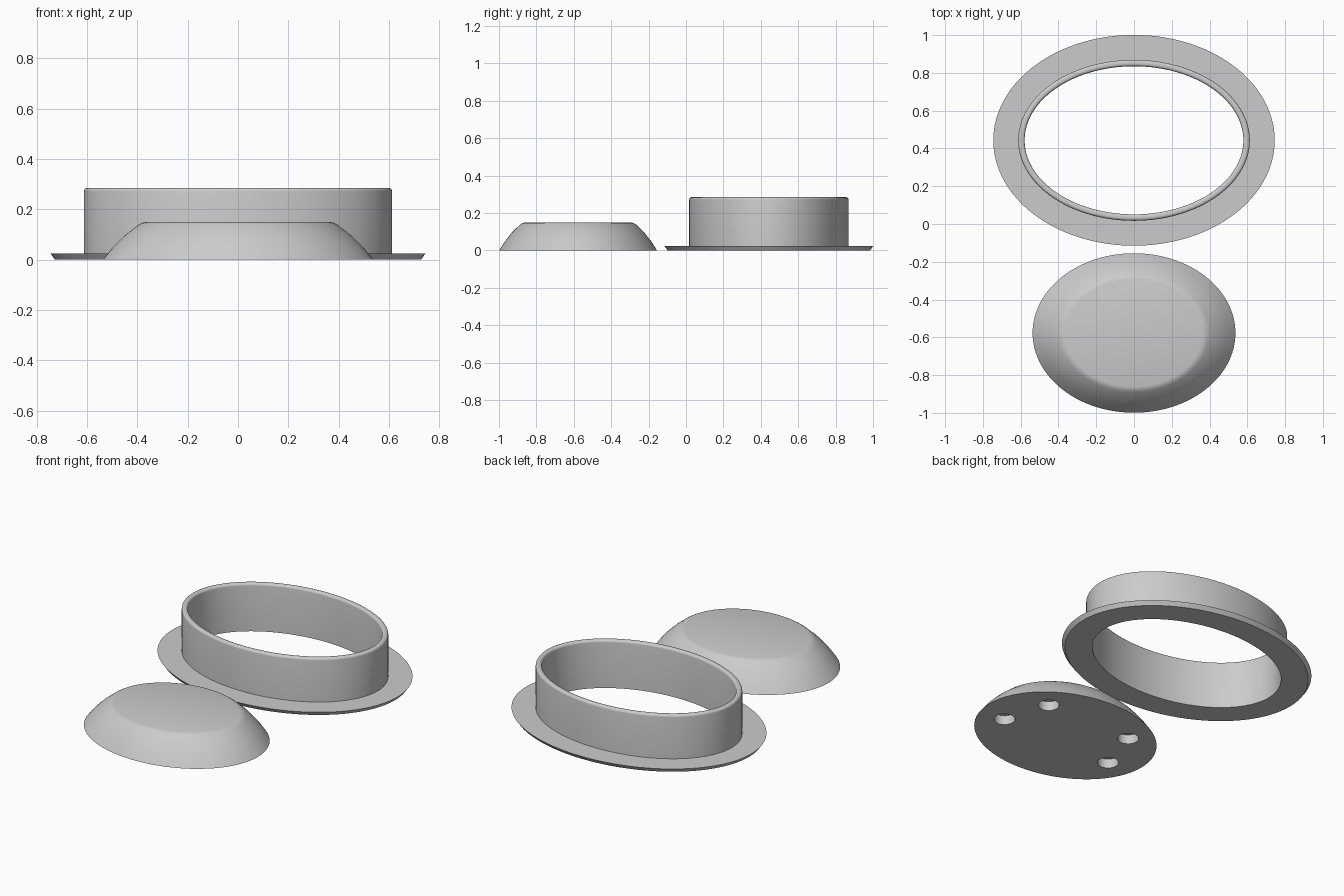
import bpy, bmesh, math

cube = bpy.data.objects.get("Cube")
if cube:
    bpy.data.objects.remove(cube, do_unlink=True)

grey = bpy.data.materials.new("plain_grey")
grey.use_nodes = True
grey.diffuse_color = (0.6, 0.6, 0.6, 1)
grey.node_tree.nodes["Principled BSDF"].inputs["Base Color"].default_value = (0.6, 0.6, 0.6, 1)


def loft(name, rings, y, x=0, closed=False, segments=128):
    """Skin elliptical rings (rx, ry, z); closed joins last to first, otherwise both ends are capped."""
    bm = bmesh.new()
    loops = []
    for rx, ry, z in rings:
        angles = [2 * math.pi * i / segments for i in range(segments)]
        loops.append([bm.verts.new((rx * math.cos(a), ry * math.sin(a), z)) for a in angles])
    pairs = list(zip(loops, loops[1:]))
    if closed:
        pairs.append((loops[-1], loops[0]))
    else:
        bm.faces.new(loops[0])
        bm.faces.new(loops[-1])
    for low, high in pairs:
        for i in range(segments):
            j = (i + 1) % segments
            bm.faces.new((low[i], low[j], high[j], high[i]))
    bmesh.ops.recalc_face_normals(bm, faces=bm.faces)
    mesh = bpy.data.meshes.new(name)
    bm.to_mesh(mesh)
    bm.free()
    mesh.materials.append(grey)
    obj = bpy.data.objects.new(name, mesh)
    bpy.context.collection.objects.link(obj)
    obj.location = (x, y, 0)
    return obj


def activate(obj):
    bpy.ops.object.select_all(action='DESELECT')
    obj.select_set(True)
    bpy.context.view_layer.objects.active = obj


def smooth(obj):
    activate(obj)
    bpy.ops.object.shade_smooth_by_angle(angle=math.radians(32))


# Flanged oval collar: section given as offsets from the outer wall ellipse
WALL_X, WALL_Y, TOP, THICK, ROUND = 0.613, 0.426, 0.285, 0.034, 0.014
section = [(-THICK, 0), (0.115, 0), (0.132, 0.024), (0, 0.024)]
for centre, start in ((-ROUND, 0), (ROUND - THICK, 90)):
    for step in range(6):
        a = math.radians(start + 18 * step)
        section.append((centre + ROUND * math.cos(a), TOP - ROUND + ROUND * math.sin(a)))
collar = loft("flanged_collar", [(WALL_X + d, WALL_Y + d, z) for d, z in section], 0.443, closed=True)
smooth(collar)

# Oval plug with sloping sides and a softly rounded top edge
BASE_X, BASE_Y, PLUG_Y = 0.537, 0.422, -0.577
profile = [(1, 0), (0.925, 0.05), (0.84, 0.095), (0.74, 0.137), (0.71, 0.146), (0.675, 0.15)]
plug = loft("oval_plug", [(BASE_X * s, BASE_Y * s, z) for s, z in profile], PLUG_Y)

# Four blind magnet holes in the underside of the plug
for side in (-1, 1):
    for x, y in ((0.365, -0.077), (0.28, 0.193)):
        cutter = loft("hole_cutter", [(0.057, 0.057, -0.05), (0.057, 0.057, 0.055)],
                      PLUG_Y + y, side * x, segments=40)
        cutter.hide_render = True
        cut = plug.modifiers.new("hole", 'BOOLEAN')
        cut.operation = 'DIFFERENCE'
        cut.solver = 'EXACT'
        cut.object = cutter
        activate(plug)
        bpy.ops.object.modifier_apply(modifier=cut.name)
        bpy.data.objects.remove(cutter, do_unlink=True)
smooth(plug)
